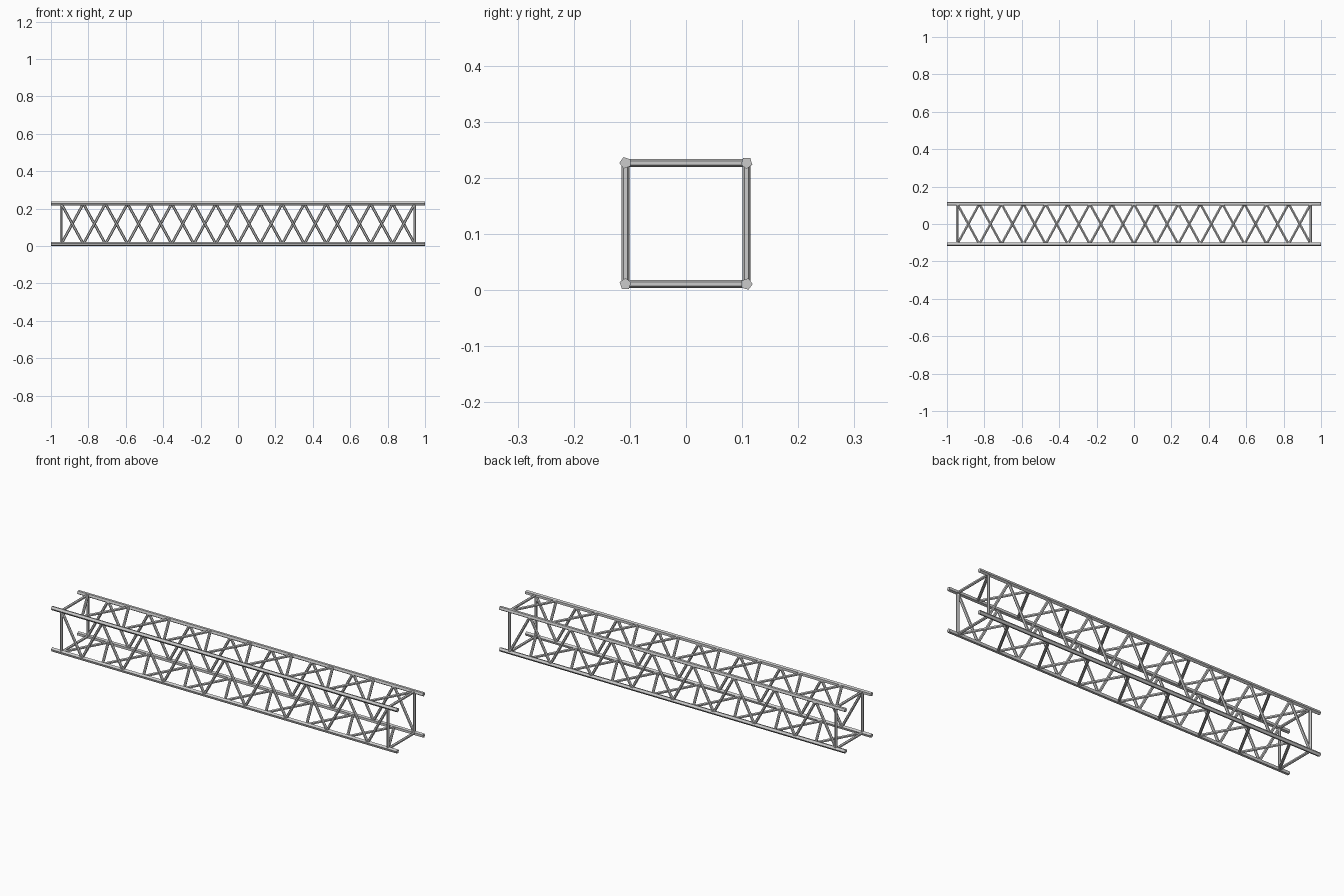
import bpy, math
from mathutils import Vector, Matrix

if "Cube" in bpy.data.objects:
    bpy.data.objects.remove(bpy.data.objects["Cube"])

HALF = 0.108      # half spacing between chords
ZC = 0.119        # height of the beam axis
END = 0.945       # x of the end posts
BAYS = 16


def tube(name, a, b, r, sides, roll=0.0):
    a, b = Vector(a), Vector(b)
    d = b - a
    bpy.ops.mesh.primitive_cylinder_add(vertices=sides, radius=r, depth=d.length)
    o = bpy.context.object
    o.name = name
    o.matrix_world = (Matrix.Translation((a + b) / 2)
                      @ d.to_track_quat('Z', 'Y').to_matrix().to_4x4()
                      @ Matrix.Rotation(roll, 4, 'Z'))
    return o


def corner(k):
    # corners in order: front top, back top, back bottom, front bottom
    y, z = [(-1, 1), (1, 1), (1, -1), (-1, -1)][k % 4]
    return y * HALF, ZC + z * HALF


# long chords
for k, n in enumerate(["front_top", "back_top", "back_bottom", "front_bottom"]):
    y, z = corner(k)
    tube(n + "_chord", (-1, y, z), (1, y, z), 0.0108, 5, math.radians(18 + 90 * k))

# each face: two end posts and a zigzag of diagonals
for k, n in enumerate(["top", "back", "bottom", "front"]):
    ends = [corner(k), corner(k + 1)]
    for x in (-END, END):
        tube(n + "_end_post", (x, *ends[0]), (x, *ends[1]), 0.0072, 6)
    step = 2 * END / BAYS
    for i in range(BAYS):
        p = (-END + i * step, *ends[(i + 1) % 2])
        q = (-END + (i + 1) * step, *ends[i % 2])
        tube(n + "_diagonal", p, q, 0.0072, 6)
